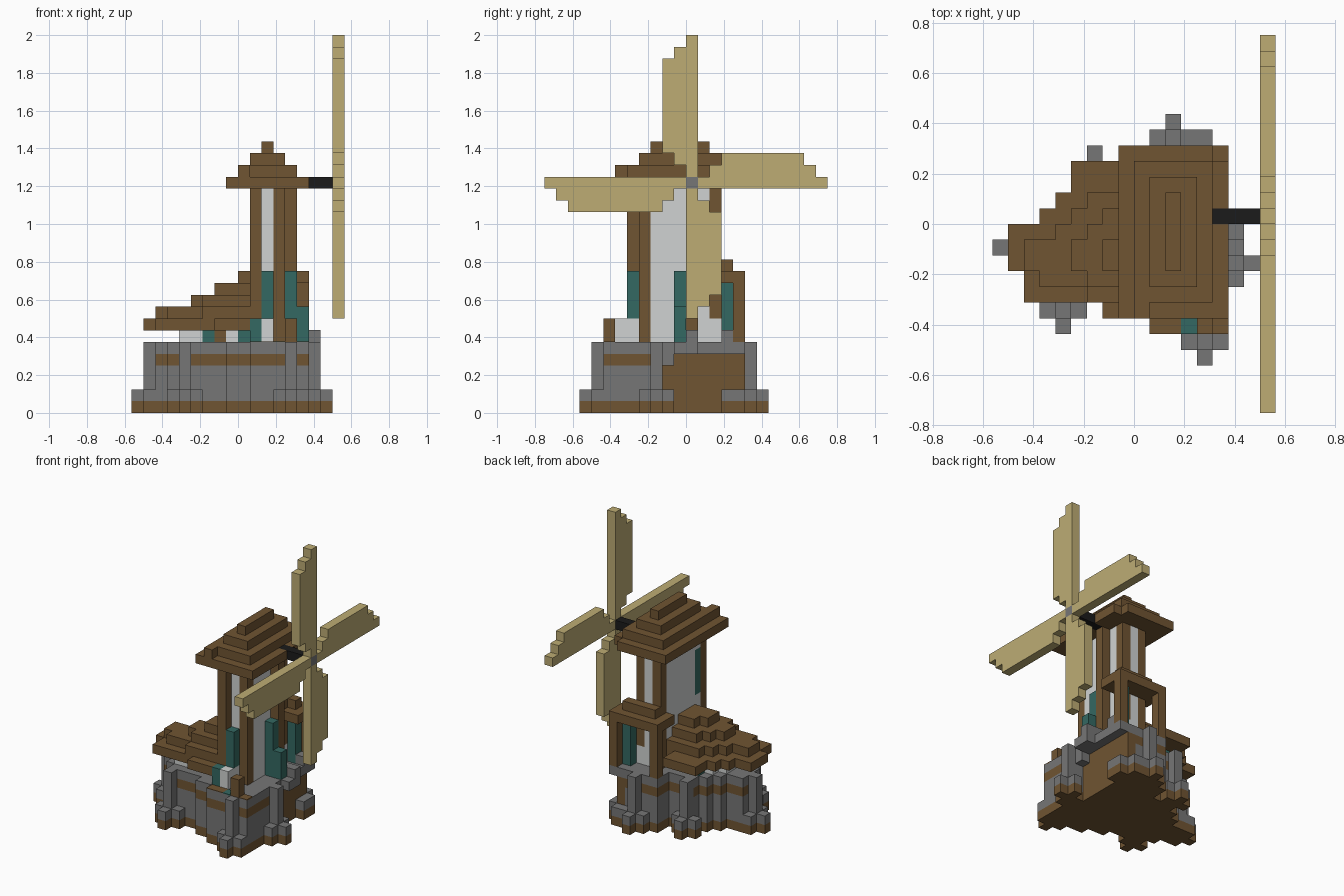
import bpy, bmesh
from mathutils import Vector

U = 1 / 16  # block size

cube = bpy.data.objects.get("Cube")
if cube:
    bpy.data.objects.remove(cube)


def material(name, rgb):
    m = bpy.data.materials.new(name)
    m.use_nodes = True
    m.diffuse_color = (*rgb, 1)
    bsdf = next(n for n in m.node_tree.nodes if n.type == 'BSDF_PRINCIPLED')
    bsdf.inputs["Base Color"].default_value = (*rgb, 1)
    bsdf.inputs["Roughness"].default_value = 0.9
    return m


wood = material("brown wood", (.162, .089, .032))
stone = material("grey stone", (.18, .18, .18))
plaster = material("pale plaster", (.63, .65, .645))
teal = material("teal shutters", (.034, .14, .122))
cloth = material("tan cloth", (.51, .415, .175))
iron = material("black iron", (.011, .011, .011))

owner = {}  # block -> part name
part_material = {}


def fill(part, mat, xs, ys, zs):
    """Claim a range of blocks for a part; later parts replace earlier ones."""
    part_material[part] = mat
    for x in range(*xs):
        for y in range(*ys):
            for z in range(*zs):
                owner[x, y, z] = part


def columns(part, mat, x0, spans, zs):
    """One y-span per column of blocks, starting at x0."""
    for i, span in enumerate(spans):
        fill(part, mat, (x0 + i, x0 + i + 1), span, zs)


def clear(xs, ys, zs):
    for x in range(*xs):
        for y in range(*ys):
            for z in range(*zs):
                owner.pop((x, y, z), None)


# Stone base with wooden bands
plan = [(-3, 0), (-4, 0), (-5, 1), (-5, 2), (-5, 3), (-5, 3), (-6, 3),
        (-6, 5), (-7, 5), (-7, 5), (-7, 5), (-7, 5), (-7, 5)]
columns("base_wall", stone, -7, plan, (0, 6))
columns("base_footing", wood, -7, plan, (0, 1))
columns("base_band", wood, -7, plan, (4, 5))

# Recessed timber doorway on the +x side, under a stone ledge
clear((5, 6), (-2, 5), (0, 4))
clear((5, 6), (-1, 5), (4, 5))
fill("doorway", wood, (4, 5), (-2, 5), (0, 5))
fill("doorway_ledge", stone, (5, 6), (-2, -1), (4, 6))
fill("doorway_ledge", stone, (5, 7), (-1, 1), (5, 6))
fill("doorway_ledge", stone, (5, 7), (0, 1), (6, 7))
fill("doorway_ledge", stone, (5, 6), (3, 4), (6, 7))

# Buttresses, each with a cross-shaped foot
for bx, by in [(-8, -2), (-5, -6), (4, -8), (6, -3), (2, 5), (-3, 3)]:
    for part, mat, z in (("feet_bottom", wood, 0), ("feet_top", stone, 1)):
        fill(part, mat, (bx - 1, bx + 2), (by, by + 1), (z, z + 1))
        fill(part, mat, (bx, bx + 1), (by - 1, by + 2), (z, z + 1))
    fill("buttresses", stone, (bx, bx + 1), (by, by + 1), (2, 6))
for part, mat, z in (("corner_foot_bottom", wood, 0), ("corner_foot_top", stone, 1)):
    fill(part, mat, (5, 6), (3, 5), (z, z + 1))
    fill(part, mat, (4, 5), (5, 6), (z, z + 1))

# Low house walls
columns("house_wall", plaster, -5,
        [(-4, 0), (-4, 1), (-4, 2), (-4, 2), (-4, 2), (-4, 2)], (6, 7))
for x in (-3, 0):
    fill("house_shutters", teal, (x, x + 1), (-4, 2), (6, 7))
fill("house_posts", wood, (-2, -1), (-4, 2), (6, 7))

# Stepped low roof
columns("low_roof", wood, -8, [(-3, 0), (-5, 0), (-5, 1), (-5, 2), (-5, 4), (-5, 4),
                               (-6, 4), (-6, 4), (-6, 2)], (7, 8))
columns("low_roof", wood, -7, [(-3, -1), (-4, -1), (-4, 0), (-4, 1), (-5, 2), (-5, 2),
                               (-5, 2), (-5, 2)], (8, 9))
columns("low_roof", wood, -4, [(-3, -1), (-4, 0), (-4, 1), (-4, 1), (-4, 1)], (9, 10))
columns("low_roof", wood, -2, [(-3, -1), (-3, 0), (-3, 0)], (10, 11))

# Tower: plaster core with timber posts
fill("tower_wall", plaster, (1, 4), (-4, 3), (6, 19))
for x, y in [(3, -4), (3, 2), (1, 2), (1, -5), (4, 0)]:
    fill("tower_posts", wood, (x, x + 1), (y, y + 1), (6, 19))
fill("tower_wall", plaster, (3, 4), (2, 3), (6, 8))
fill("tower_wall", plaster, (2, 3), (-5, -4), (6, 8))
fill("tower_shutters", teal, (2, 3), (-5, -4), (8, 12))
fill("tower_shutters", teal, (4, 5), (-1, 0), (6, 12))
fill("tower_shutters", teal, (5, 6), (-1, 0), (6, 9))
fill("tower_shutters", teal, (1, 2), (-4, -3), (12, 17))

# Terrace railing
fill("rail_post", wood, (4, 5), (-7, -6), (6, 8))
fill("rail_panel", plaster, (2, 3), (-6, -5), (6, 8))
fill("rail_shutter", teal, (1, 2), (-6, -5), (6, 8))

# Back porch
for x in (0, 5):
    fill("porch_posts", wood, (x, x + 1), (4, 5), (6, 11))
fill("porch_shutter", teal, (4, 5), (3, 4), (6, 11))
fill("porch_roof", wood, (0, 6), (2, 5), (11, 12))
fill("porch_roof", wood, (1, 5), (3, 4), (12, 13))

# Stepped cap roof
for i in range(4):
    fill("cap_roof", wood, (i - 1, 6 - i), (i - 6, 5 - i), (19 + i, 20 + i))
fill("cap_roof", wood, (0, 1), (-6, -5), (20, 21))
clear((5, 6), (4, 5), (19, 20))

# Axle, hub and four stepped sails
fill("axle", iron, (5, 8), (0, 1), (19, 20))
fill("hub", stone, (8, 9), (0, 1), (19, 20))
for i in range(3):
    fill("sail_up", cloth, (8, 9), (-i, 1 - i), (20 + i, 32 - i))
    fill("sail_back", cloth, (8, 9), (1 + i, 12 - i), (19 + i, 20 + i))
    fill("sail_down", cloth, (8, 9), (i, 1 + i), (8 + i, 19 - i))
    fill("sail_front", cloth, (8, 9), (i - 12, -i), (19 - i, 20 - i))


def build(name, mat, cells):
    """Make a mesh from the exposed sides of a part's blocks."""
    bm = bmesh.new()
    for c in cells:
        centre = Vector(c) + Vector((.5, .5, .5))
        for axis in range(3):
            for sign in (-1, 1):
                n = Vector((0, 0, 0))
                n[axis] = sign
                if tuple(int(a + b) for a, b in zip(c, n)) in owner:
                    continue
                u = Vector((0, 0, 0))
                u[(axis + 1) % 3] = .5
                v = n.cross(u)
                mid = centre + n / 2
                bm.faces.new([bm.verts.new((mid + k) * U)
                              for k in (-u - v, u - v, u + v, v - u)])
    bmesh.ops.remove_doubles(bm, verts=bm.verts, dist=U / 100)
    bmesh.ops.dissolve_limit(bm, angle_limit=.01, verts=bm.verts, edges=bm.edges)
    mesh = bpy.data.meshes.new(name)
    bm.to_mesh(mesh)
    bm.free()
    mesh.materials.append(mat)
    bpy.context.collection.objects.link(bpy.data.objects.new(name, mesh))


for name, mat in part_material.items():
    build(name, mat, [c for c, p in owner.items() if p == name])


# Thin floor plates on the terrace edge
def plate(name, mat, x0, x1):
    bpy.ops.mesh.primitive_cube_add(size=1, location=((x0 + x1) / 2 * U, -6.5 * U, 6 * U))
    ob = bpy.context.object
    ob.name = name
    ob.scale = ((x1 - x0) * U, U, .008)
    ob.data.materials.append(mat)


plate("terrace_plank_a", wood, 1, 3)
plate("terrace_inlay", teal, 3, 4)
plate("terrace_plank_b", wood, 4, 6)
